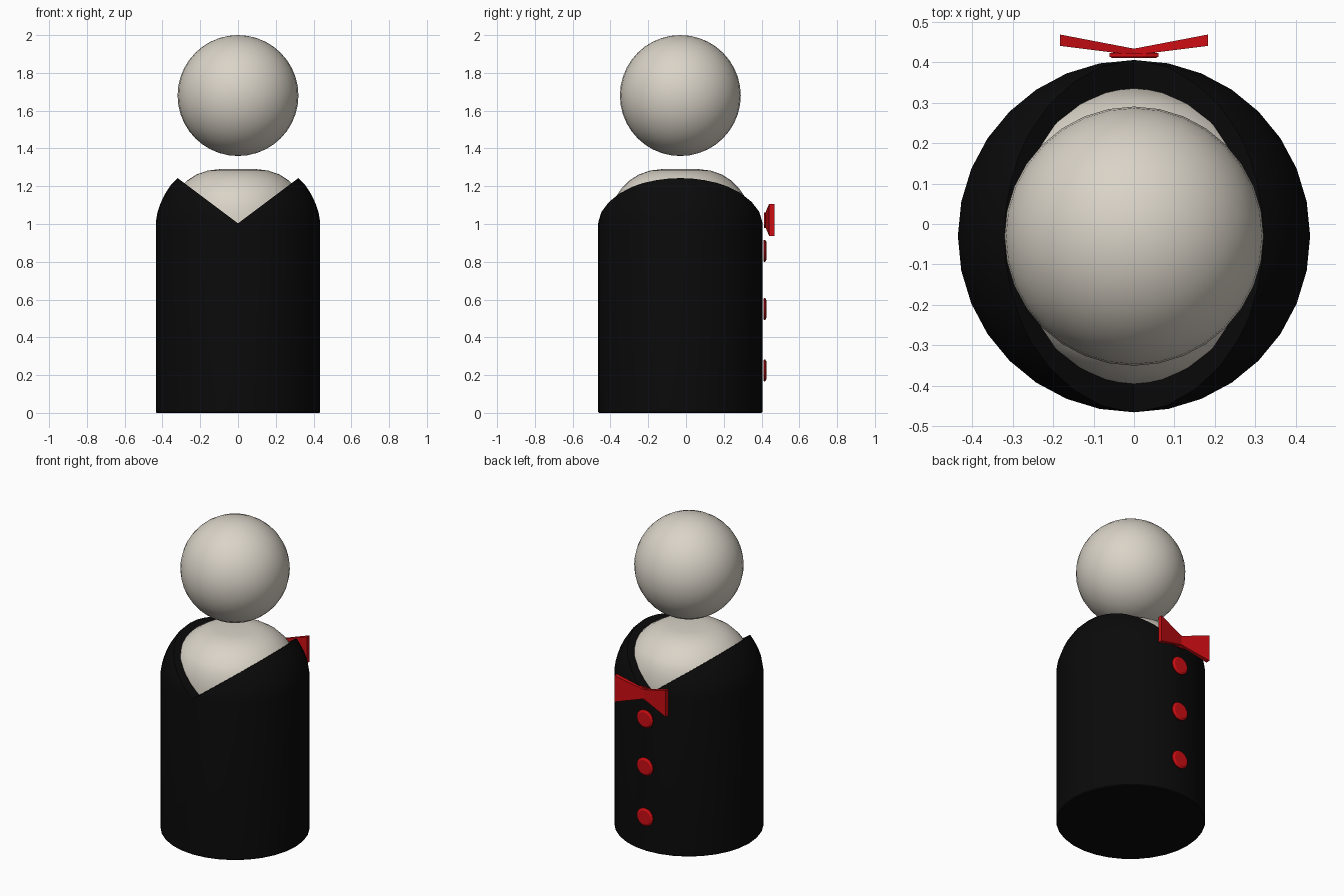
import bpy, bmesh, math
from mathutils import Matrix

if "Cube" in bpy.data.objects:
    bpy.data.objects.remove(bpy.data.objects["Cube"])

CY = -0.03  # the figure's axis lies slightly in front of the origin


def material(name, rgb):
    m = bpy.data.materials.new(name)
    m.diffuse_color = (*rgb, 1)
    m.use_nodes = True
    m.node_tree.nodes["Principled BSDF"].inputs["Base Color"].default_value = m.diffuse_color
    return m


cream = material("warm white", (0.70, 0.655, 0.575))
black = material("black", (0.003, 0.003, 0.003))
red = material("red", (0.60, 0.004, 0.006))


def finish(name, bm, mat, smooth=None):
    bmesh.ops.recalc_face_normals(bm, faces=bm.faces)
    me = bpy.data.meshes.new(name)
    bm.to_mesh(me)
    bm.free()
    ob = bpy.data.objects.new(name, me)
    bpy.context.collection.objects.link(ob)
    if mat:
        me.materials.append(mat)
    if smooth:
        shade(ob, smooth)
    return ob


def shade(ob, angle):
    bpy.ops.object.select_all(action='DESELECT')
    bpy.context.view_layer.objects.active = ob
    ob.select_set(True)
    bpy.ops.object.shade_smooth_by_angle(angle=math.radians(angle))


def lathe(profile, n, matrix):
    """Solid of revolution about z; the profile is (radius, height) from bottom to top."""
    bm = bmesh.new()
    rings = [[bm.verts.new((r * math.cos(2 * math.pi * i / n),
                            r * math.sin(2 * math.pi * i / n), z))
              for i in range(n)] for r, z in profile]
    for a, b in zip(rings, rings[1:]):
        for i in range(n):
            j = (i + 1) % n
            bm.faces.new((a[i], a[j], b[j], b[i]))
    bm.faces.new(rings[0][::-1])
    bm.faces.new(rings[-1])
    bm.transform(matrix)
    return bm


def prism(outline, y0, y1):
    """Outline in x, z extruded along y."""
    bm = bmesh.new()
    f = bm.faces.new([bm.verts.new((x, y0, z)) for x, z in outline])
    ext = bmesh.ops.extrude_face_region(bm, geom=[f])['geom']
    bmesh.ops.translate(bm, vec=(0, y1 - y0, 0),
                        verts=[v for v in ext if isinstance(v, bmesh.types.BMVert)])
    return bm


axis = Matrix.Translation((0, CY, 0))

# Head
bm = bmesh.new()
bmesh.ops.create_uvsphere(bm, u_segments=32, v_segments=20, radius=0.32,
                          matrix=Matrix.Translation((0, CY, 1.68)))
finish("head", bm, cream, 60)

# Shirt showing in the collar opening
shirt = [(0.365, 0.9), (0.365, 1.03), (0.355, 1.09), (0.338, 1.15), (0.31, 1.19),
         (0.27, 1.23), (0.22, 1.262), (0.16, 1.283), (0.10, 1.29)]
finish("shirt", lathe(shirt, 32, axis), cream, 50)

# Coat with a V cut running front to back
coat_profile = [(0.43, 0), (0.435, 0.006), (0.435, 1.01), (0.427, 1.06), (0.41, 1.11),
                (0.386, 1.16), (0.355, 1.208), (0.32, 1.243), (0.26, 1.28), (0.18, 1.31)]
coat = finish("coat", lathe(coat_profile, 32, axis), black)
cutter = finish("collar_cutter", prism([(0, 1.003), (0.8, 1.603), (-0.8, 1.603)], -1, 1), None)
cutter.hide_render = True
mod = coat.modifiers.new("collar", 'BOOLEAN')
mod.operation, mod.solver, mod.object = 'DIFFERENCE', 'EXACT', cutter
bpy.context.view_layer.objects.active = coat
bpy.ops.object.modifier_apply(modifier=mod.name)
bpy.data.objects.remove(cutter)
shade(coat, 30)

# Buttons down the +y side
for k, z in enumerate((0.858, 0.55, 0.225)):
    m = Matrix.Translation((0, 0.41, z)) @ Matrix.Rotation(-math.pi / 2, 4, 'X')
    prof = [(0.055, 0), (0.058, 0.004), (0.058, 0.009), (0.045, 0.017)]
    finish(f"button_{k + 1}", lathe(prof, 16, m), red)

# Bow tie: wings flare outwards and lean away from the coat
bow = [(0, 1.052), (0.183, 1.107), (0.183, 0.937), (0, 0.992),
       (-0.183, 0.937), (-0.183, 1.107)]
bm = prism(bow, 0.417, 0.433)
for v in bm.verts:
    t = abs(v.co.x) / 0.183
    v.co.y += t * (0.023 if v.co.y < 0.425 else 0.035)
bmesh.ops.connect_verts(bm, verts=[v for v in bm.verts if abs(v.co.x) < 1e-5])
finish("bow_tie", bm, red)

# Knot plate behind the bow
knot = [(-0.06, 0.995), (-0.03, 0.98), (0.03, 0.98), (0.06, 0.995),
        (0.06, 1.05), (0.03, 1.062), (-0.03, 1.062), (-0.06, 1.05)]
finish("bow_knot", prism(knot, 0.412, 0.422), red)
